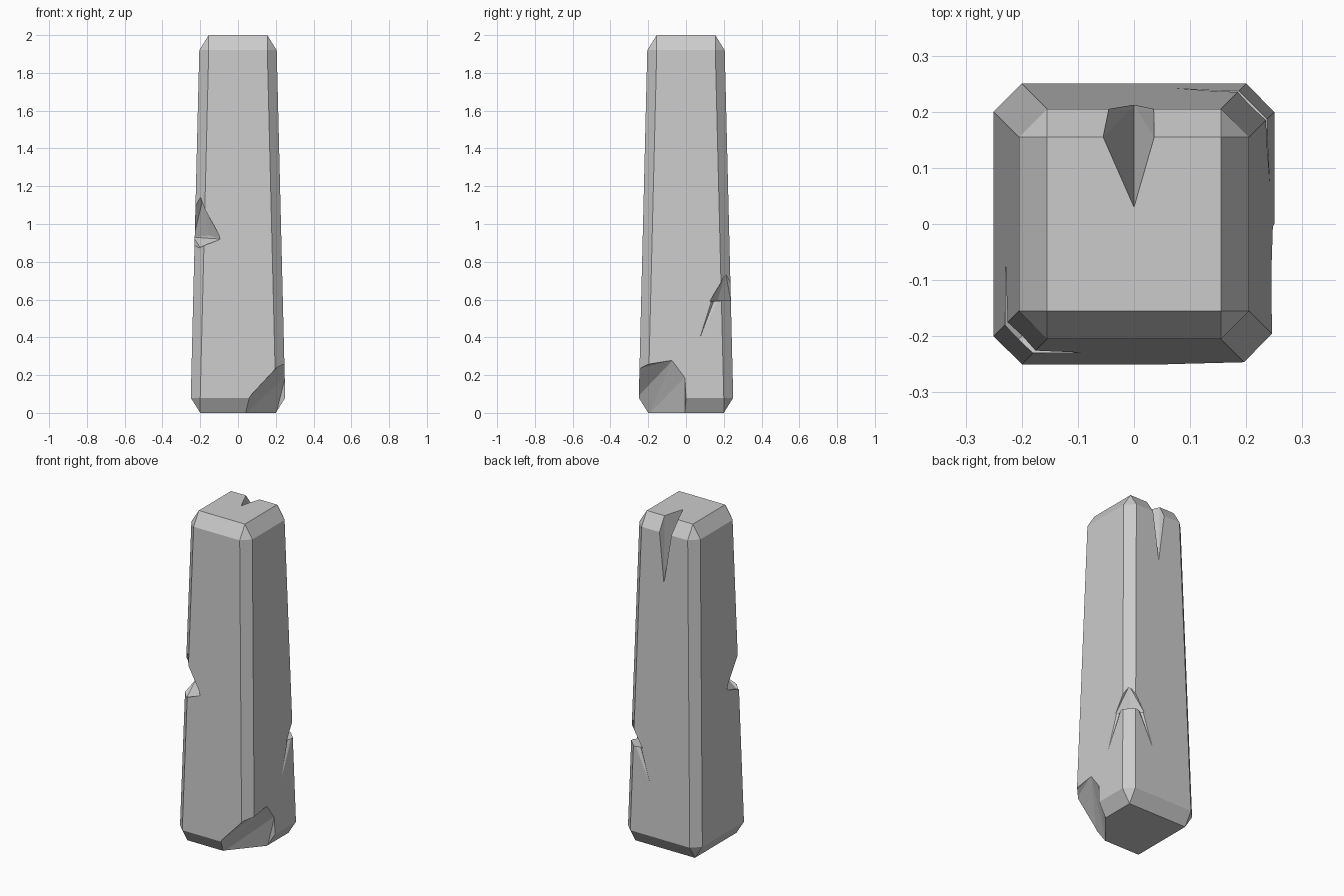
import bpy, bmesh, math


def hull(name, points):
    """Convex solid wrapped around a few points, coplanar triangles merged."""
    bm = bmesh.new()
    for p in points:
        bm.verts.new(p)
    bmesh.ops.convex_hull(bm, input=bm.verts[:])
    bmesh.ops.delete(bm, geom=[v for v in bm.verts if not v.link_faces], context='VERTS')
    bmesh.ops.dissolve_limit(bm, angle_limit=math.radians(0.5),
                             verts=bm.verts[:], edges=bm.edges[:])
    bmesh.ops.recalc_face_normals(bm, faces=bm.faces[:])
    me = bpy.data.meshes.new(name)
    bm.to_mesh(me)
    bm.free()
    ob = bpy.data.objects.new(name, me)
    bpy.context.collection.objects.link(ob)
    return ob


# Tapered pillar with every edge chamfered
corners = []
for a, b, z in [(0.20, 0.20, 0), (0.25, 0.20, 0.08), (0.205, 0.155, 1.92), (0.155, 0.155, 2)]:
    for sx in (-1, 1):
        for sy in (-1, 1):
            corners.append((sx * a, sy * b, z))
            if a != b:
                corners.append((sx * b, sy * a, z))
pillar = hull("stone_pillar", corners)

cutters = [
    # Chip in the front left edge
    hull("left_edge_chip", [
        (-0.186, -0.186, 1.13), (-0.155, -0.155, 0.94),
        (-0.09, -0.235, 0.92), (-0.235, -0.06, 0.93),
        (-0.20, -0.20, 0.875),
        (-0.32, -0.32, 1.25), (-0.36, -0.36, 0.84)]),
    # Chip in the back right edge, flat below
    hull("right_edge_chip", [
        (0.21, 0.21, 0.74), (0.167, 0.167, 0.595),
        (0.238, 0.125, 0.59), (0.125, 0.238, 0.59),
        (0.34, 0.34, 0.61), (0.32, 0.32, 0.88)]),
    # Shallow scars trailing below that chip
    hull("right_face_scar", [
        (0.225, 0.15, 0.60), (0.245, 0.19, 0.60), (0.245, 0.06, 0.36),
        (0.26, 0.12, 0.62), (0.26, 0.06, 0.35)]),
    hull("back_face_scar", [
        (0.15, 0.225, 0.60), (0.19, 0.245, 0.60), (0.06, 0.245, 0.36),
        (0.12, 0.26, 0.62), (0.06, 0.26, 0.35)]),
    # Broken front right foot
    hull("foot_break", [
        (0.035, -0.20, -0.01), (0.11, -0.12, -0.01), (0.20, -0.005, -0.01),
        (0.055, -0.26, 0.08), (0.20, -0.25, 0.235), (0.23, -0.23, 0.25),
        (0.249, -0.07, 0.28), (0.25, -0.005, 0.19), (0.25, 0.0, 0.08),
        (0.40, -0.40, 0.25), (0.40, -0.40, -0.01), (0.05, -0.40, -0.01),
        (0.40, 0.0, -0.01), (0.40, -0.005, 0.19), (0.40, -0.07, 0.28)]),
    # Split in the back of the top
    hull("top_split", [
        (0.0, 0.03, 2.0), (-0.055, 0.155, 2.0), (0.036, 0.155, 2.0),
        (-0.015, 0.14, 1.925), (0.0, 0.212, 1.62),
        (-0.045, 0.21, 1.92), (0.036, 0.21, 1.92),
        (-0.06, 0.32, 2.1), (0.04, 0.32, 2.1), (0.0, 0.05, 2.1)]),
]

# Carve the damage out of the pillar
for c in cutters:
    m = pillar.modifiers.new(c.name, 'BOOLEAN')
    m.operation = 'DIFFERENCE'
    m.solver = 'EXACT'
    m.object = c
bpy.context.view_layer.update()
dg = bpy.context.evaluated_depsgraph_get()
carved = bpy.data.meshes.new_from_object(pillar.evaluated_get(dg))
pillar.modifiers.clear()
pillar.data = carved
for c in cutters:
    bpy.data.objects.remove(c, do_unlink=True)
